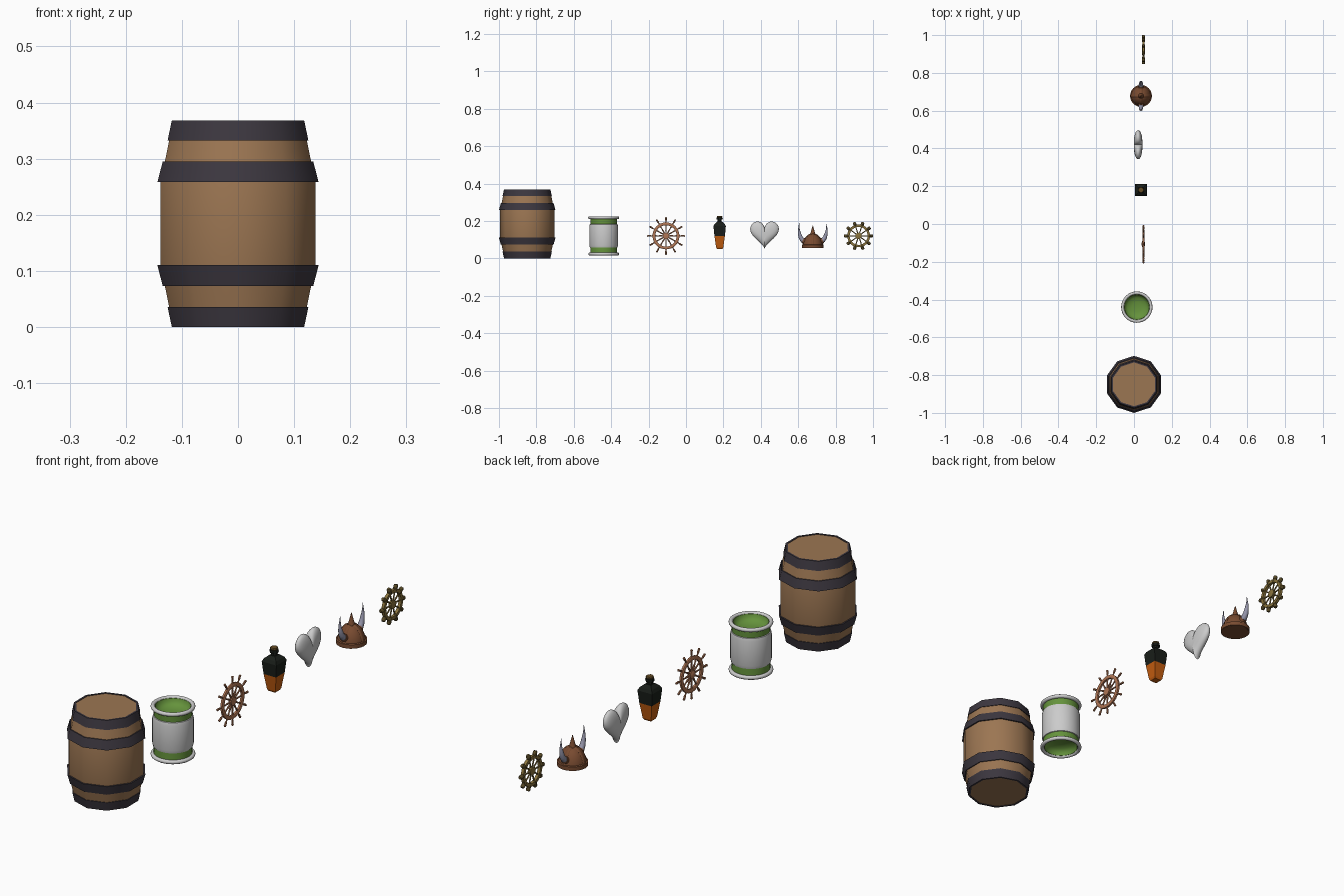
import bpy, bmesh
from math import sin, cos, pi, radians
from mathutils import Vector

if "Cube" in bpy.data.objects:
    bpy.data.objects.remove(bpy.data.objects["Cube"])

V = Vector


def material(name, rgb):
    m = bpy.data.materials.new(name)
    m.diffuse_color = (*rgb, 1)
    m.use_nodes = True
    m.node_tree.nodes["Principled BSDF"].inputs["Base Color"].default_value = m.diffuse_color
    return m


WOOD = material("wood", (.33, .18, .085))
IRON = material("iron", (.045, .038, .05))
GREEN = material("green", (.13, .29, .045))
TAN = material("tan_wood", (.43, .18, .09))
BLACK = material("black_glass", (.01, .013, .01))
ORANGE = material("orange_liquid", (.55, .11, .005))
CORK = material("cork", (.13, .075, .02))
LEATHER = material("leather", (.19, .07, .03))
HORN = material("horn", (.3, .3, .4))
BRASS = material("brass", (.25, .17, .045))
DARK_BRASS = material("dark_brass", (.1, .07, .02))


def emit(bm, name, loc, mat=None, angle=40):
    """Turn a bmesh into a named object."""
    bmesh.ops.recalc_face_normals(bm, faces=bm.faces)
    me = bpy.data.meshes.new(name)
    bm.to_mesh(me)
    bm.free()
    ob = bpy.data.objects.new(name, me)
    bpy.context.collection.objects.link(ob)
    ob.location = loc
    if mat:
        me.materials.append(mat)
    if angle:
        bpy.ops.object.select_all(action='DESELECT')
        ob.select_set(True)
        bpy.context.view_layer.objects.active = ob
        bpy.ops.object.shade_smooth_by_angle(angle=radians(angle))


def skin(bm, rings, loop=False):
    """Bridge rings of points; cap both ends unless looped."""
    rings = [[bm.verts.new(p) for p in r] for r in rings]
    n = len(rings[0])
    pairs = list(zip(rings, rings[1:])) + ([(rings[-1], rings[0])] if loop else [])
    for a, b in pairs:
        for i in range(n):
            j = (i + 1) % n
            bm.faces.new((a[i], a[j], b[j], b[i]))
    if not loop:
        bm.faces.new(rings[0])
        bm.faces.new(rings[-1])


def lathe(bm, profile, n=32, phase=0, loop=False, along_x=False):
    """Spin (radius, height) points round z, or round x."""
    rings = []
    for r, h in profile:
        c = [(r * cos(phase + 2 * pi * i / n), r * sin(phase + 2 * pi * i / n)) for i in range(n)]
        rings.append([V((h, a, b)) if along_x else V((a, b, h)) for a, b in c])
    skin(bm, rings, loop)


def tube(bm, pts, radii, n=8, ref=V((1, 0, 0)), flat=1):
    """Sweep a round section along a path lying in the plane normal to ref."""
    rings = []
    for k, (p, r) in enumerate(zip(pts, radii)):
        t = (pts[min(k + 1, len(pts) - 1)] - pts[max(k - 1, 0)]).normalized()
        s = t.cross(ref)
        rings.append([p + ref * (r * flat * cos(2 * pi * i / n)) + s * (r * sin(2 * pi * i / n))
                      for i in range(n)])
    skin(bm, rings)


def turned(name, profile, loc, mat=None, angle=40, **kw):
    bm = bmesh.new()
    lathe(bm, profile, **kw)
    emit(bm, name, loc, mat, angle)


def radial(a, r, x=0):
    return V((x, r * cos(a), r * sin(a)))


# Barrel: ten-sided staves with four iron hoops
at = (0, -.849, 0)
half = [(.121, .002), (.129, .036), (.137, .073), (.145, .11)]
top = [(r, .368 - z) for r, z in reversed(half)]
turned("barrel_body", half + top, at, WOOD, n=10, phase=pi / 2)
for k, (z0, z1, r0, r1) in enumerate([(0, .036, .124, .132), (.073, .11, .141, .151)]):
    hoop = [(r0, z0), (r1, z1), (r1 - .012, z1), (r0 - .008, z0)]
    turned(f"barrel_hoop_low_{k}", hoop, at, IRON, n=10, phase=pi / 2, loop=True)
    turned(f"barrel_hoop_high_{k}", [(r, .368 - z) for r, z in hoop], at, IRON,
           n=10, phase=pi / 2, loop=True)

# Jar: pale body, green cups at both ends, rounded rims
at = (.015, -.44, .12)
turned("jar_body", [(.066, -.066), (.074, -.062), (.077, -.05), (.077, .05), (.074, .062),
                    (.066, .066)], at)
for s, end in ((1, "top"), (-1, "bottom")):
    cup = [(.071, .058), (.072, .098), (.066, .098), (.063, .085), (.05, .074), (.025, .069), (.004, .068)]
    turned(f"jar_cup_{end}", [(r, s * z) for r, z in cup], at, GREEN)
    rim = [(.075 + .008 * cos(a * pi / 5), s * (.097 + .008 * sin(a * pi / 5))) for a in range(10)]
    turned(f"jar_rim_{end}", rim, at, loop=True)

# Ship's wheel: rim, hub and twelve turned spokes
at = (.05, -.107, .12)
turned("wheel_rim", [(.057, -.004), (.060, -.006), (.069, -.006), (.072, -.004),
                     (.072, .004), (.069, .006), (.060, .006), (.057, .004)], at, TAN,
       loop=True, along_x=True)
turned("wheel_hub", [(.006, -.01), (.01, -.008), (.017, -.006), (.017, .006), (.01, .007)],
       at, TAN, n=20, along_x=True)
bm = bmesh.new()
for i in range(12):
    a = i * pi / 6
    stops = [(.012, .003), (.03, .004), (.045, .0028), (.058, .004), (.073, .004),
             (.077, .0025), (.084, .0045), (.093, .0042), (.098, .005), (.101, .0025)]
    tube(bm, [radial(a, r) for r, _ in stops], [w for _, w in stops])
emit(bm, "wheel_spokes", at, TAN)

# Bottle: square tapering flask, flat faces
at = (.037, .18, 0)
q = 2 ** .5
square = dict(n=4, phase=pi / 4, angle=0)
turned("bottle_liquid", [(.015 * q, .05), (.019 * q, .058), (.028 * q, .12)], at, ORANGE, **square)
turned("bottle_glass", [(.028 * q, .12), (.033 * q, .172), (.027 * q, .184), (.013 * q, .196)],
       at, BLACK, **square)
turned("bottle_neck", [(.012, .19), (.012, .209)], at, BLACK, n=8, phase=pi / 8, angle=0)
turned("bottle_collar", [(.017, .207), (.018, .212), (.017, .217)], at, BLACK, n=8, phase=pi / 8, angle=0)
turned("bottle_cork", [(.012, .215), (.016, .222), (.014, .227)], at, CORK, n=8, phase=pi / 8, angle=0)

# Heart: pillow-shaped layers of one heart outline
outline = []
for i in range(48):
    t = 2 * pi * i / 48
    outline.append((.0048 * 16 * sin(t) ** 3,
                    .0051 * (13 * cos(t) - 5 * cos(2 * t) - 2 * cos(3 * t) - cos(4 * t)) + .014))
bm = bmesh.new()
rings = []
for k in range(1, 16):
    u = -pi / 2 + pi * k / 16
    s = cos(u) ** .75
    rings.append([V((.0225 * sin(u), y * s, z * s)) for y, z in outline])
skin(bm, rings)
emit(bm, "heart", (.022, .42, .122), None, 50)

# Helmet: dome, brow band, crossed straps, spike and two horns
at = (.037, .678, .055)
R, H = .054, .076
arc = [i * pi / 24 for i in range(12)]
turned("helmet_dome", [(R * cos(a), H * sin(a)) for a in arc], at, LEATHER, n=24)
turned("helmet_band", [(.052, 0), (.058, .001), (.058, .017), (.052, .019)], at, LEATHER,
       n=24, loop=True)
turned("helmet_spike", [(.016, .068), (.012, .08), (.006, .102), (.001, .121)], at, LEATHER, n=12)
bm = bmesh.new()
for ref, side in ((V((1, 0, 0)), V((0, 1, 0))), (V((0, 1, 0)), V((1, 0, 0)))):
    path = [side * (R * cos(i * pi / 20)) + V((0, 0, H * sin(i * pi / 20))) for i in range(21)]
    tube(bm, path, [.003] * 21, 8, ref, 2.4)
emit(bm, "helmet_straps", at, LEATHER)
for s, side in ((1, "right"), (-1, "left")):
    bm = bmesh.new()
    spine = [(.044, .037, .013), (.056, .043, .0125), (.065, .056, .011), (.071, .076, .0085),
             (.0745, .098, .005), (.074, .118, .002), (.073, .134, .0005)]
    tube(bm, [V((0, s * y, z)) for y, z, _ in spine], [r for *_, r in spine], 12)
    emit(bm, f"helmet_horn_{side}", at, HORN)
    bm = bmesh.new()
    tube(bm, [V((0, s * .044, .036)), V((0, s * .053, .041))], [.0155, .0145], 12)
    emit(bm, f"helmet_horn_socket_{side}", at, LEATHER)

# Gear: ring, hub, ten spokes and ten blocky teeth
at = (.05, .923, .12)
turned("gear_ring", [(.048, -.006), (.061, -.006), (.061, .006), (.048, .006)], at, BRASS,
       n=30, loop=True, along_x=True)
turned("gear_hub", [(.008, -.008), (.017, -.006), (.017, .006), (.008, .008)], at, BRASS,
       n=20, along_x=True)
spokes, teeth = bmesh.new(), bmesh.new()
for i in range(10):
    a = i * pi / 5
    tube(spokes, [radial(a, .014), radial(a, .05)], [.0032] * 2, 6)
    tube(teeth, [radial(a, r) for r in (.052, .062, .073, .077)], [.008, .0085, .0085, .006], 8)
emit(spokes, "gear_spokes", at, BRASS)
emit(teeth, "gear_teeth", at, DARK_BRASS)
